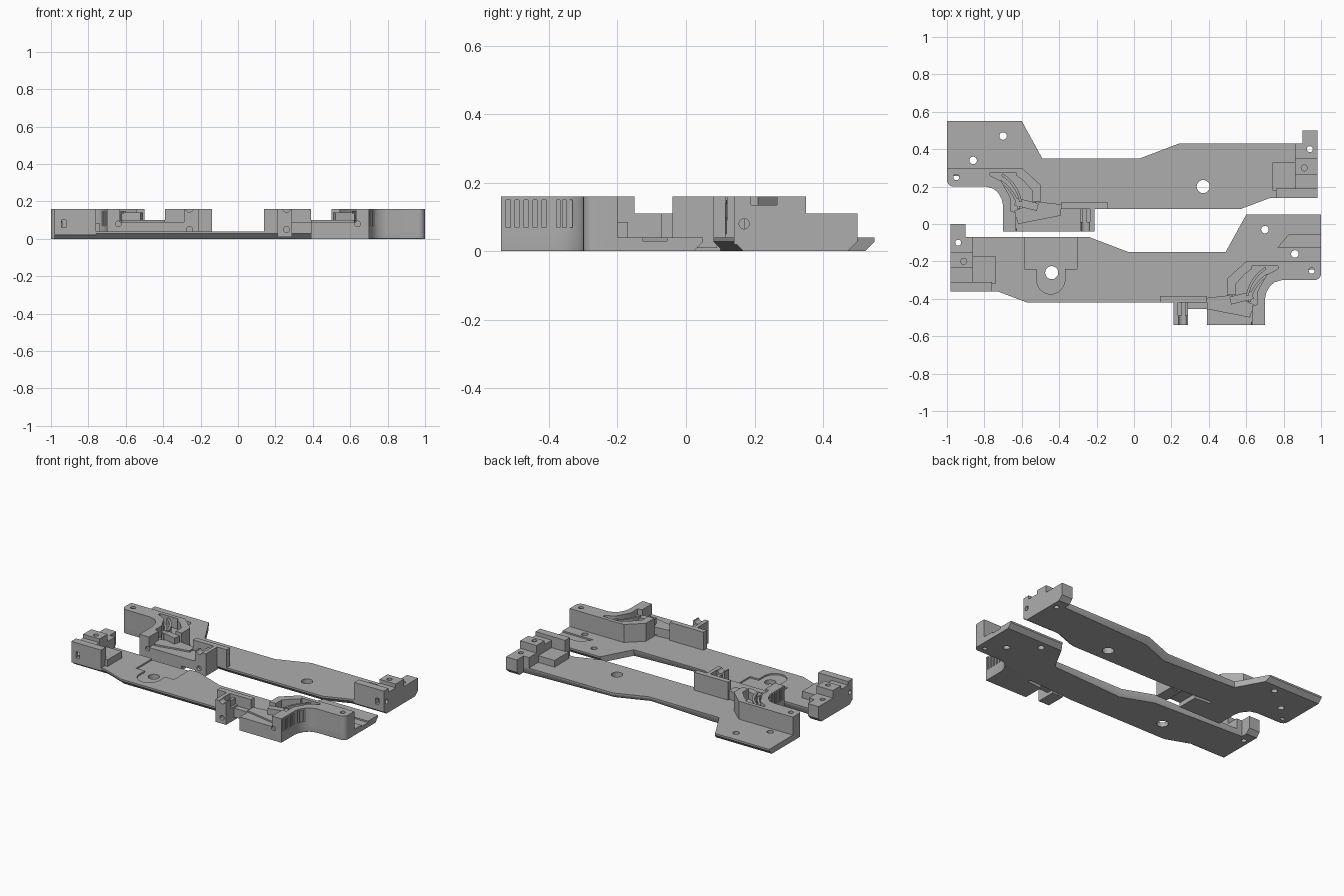
import bpy, bmesh, math
from mathutils import Vector

if "Cube" in bpy.data.objects:
    bpy.data.objects.remove(bpy.data.objects["Cube"])

grey = bpy.data.materials.new("mid grey")
grey.diffuse_color = (0.42, 0.42, 0.42, 1)
grey.use_nodes = True
grey.node_tree.nodes["Principled BSDF"].inputs["Base Color"].default_value = grey.diffuse_color


class Rail:
    """Local coordinates are those of the front rail; the back rail is its mirror."""

    def __init__(self, label, sx, dy):
        self.label, self.sx, self.dy = label, sx, dy

    def prism(self, name, pts, z0, z1, bevel=0, rule=None, segments=1):
        bm = bmesh.new()
        face = bm.faces.new([bm.verts.new((x, y, z0)) for x, y in pts])
        ext = bmesh.ops.extrude_face_region(bm, geom=[face])
        for g in ext["geom"]:
            if isinstance(g, bmesh.types.BMVert):
                g.co.z = z1
        bmesh.ops.recalc_face_normals(bm, faces=bm.faces)
        if bevel:
            bm.normal_update()
            edges = []
            for e in bm.edges:
                if all(abs(v.co.z - z0) < 1e-5 for v in e.verts):
                    side = [f for f in e.link_faces if abs(f.normal.z) < 0.5]
                    mid = (e.verts[0].co + e.verts[1].co) / 2
                    if side and rule(side[0].normal, mid):
                        edges.append(e)
            bmesh.ops.bevel(bm, geom=edges, offset=bevel, segments=segments,
                            profile=0.5, affect='EDGES', clamp_overlap=True)
        return self.finish(name, bm)

    def finish(self, name, bm):
        for v in bm.verts:
            v.co.x *= self.sx
            v.co.y += self.dy
        bmesh.ops.recalc_face_normals(bm, faces=bm.faces)
        me = bpy.data.meshes.new(name)
        bm.to_mesh(me)
        bm.free()
        ob = bpy.data.objects.new(self.label + "_" + name, me)
        me.materials.append(grey)
        bpy.context.collection.objects.link(ob)
        return ob

    def box(self, name, x0, x1, y0, y1, z0, z1):
        return self.prism(name, [(x0, y0), (x1, y0), (x1, y1), (x0, y1)], z0, z1)

    def rod(self, centre, r, length, axis="Z"):
        bm = bmesh.new()
        bmesh.ops.create_cone(bm, cap_ends=True, segments=24, radius1=r, radius2=r, depth=length)
        turn = {"Z": (0, 0, 1), "X": (1, 0, 0), "Y": (0, 1, 0)}[axis]
        q = Vector((0, 0, 1)).rotation_difference(Vector(turn))
        for v in bm.verts:
            v.co = q @ v.co + Vector(centre)
        return self.finish("hole_cutter", bm)


def combine(ob, others, op):
    """Apply booleans in order and remove the helper objects."""
    for o in others:
        m = ob.modifiers.new("bool", 'BOOLEAN')
        m.operation, m.solver, m.object = op, 'EXACT', o
    dg = bpy.context.evaluated_depsgraph_get()
    me = bpy.data.meshes.new_from_object(ob.evaluated_get(dg))
    ob.modifiers.clear()
    ob.data = me
    for o in others:
        bpy.data.objects.remove(o)
    return ob


def smooth(ob):
    bpy.ops.object.select_all(action='DESELECT')
    ob.select_set(True)
    bpy.context.view_layer.objects.active = ob
    bpy.ops.object.shade_smooth_by_angle(angle=math.radians(32))


def arc(cx, cy, r, a0, a1, n=10):
    return [(cx + r * math.cos(math.radians(a0 + (a1 - a0) * i / n)),
             cy + r * math.sin(math.radians(a0 + (a1 - a0) * i / n))) for i in range(n + 1)]


# sweeping outer edge of the latch housing
sweep = [(.70, -.40), (.708, -.365), (.725, -.335), (.75, -.312), (.79, -.30)]
tip = arc(.965, -.265, .035, -90, 0, 6)

for label, sx, dy in (("front", 1, 0), ("back", -1, .5)):
    r = Rail(label, sx, dy)

    # base plate, chamfered below along its long edges
    plate = r.prism("base_plate", [
        (-.98, 0), (-.90, 0), (-.90, -.07), (-.24, -.07), (-.03, -.15), (.49, -.15), (.60, .05),
        (1, .05), (1, -.24), (.74, -.26), (.60, -.39), (.16, -.42), (-.57, -.42), (-.73, -.36),
        (-.98, -.36)], 0, .04, .028, lambda n, c: abs(n.y) > .5 and not (c.x > .4 and c.y < -.2))
    cuts = [r.rod((x, y, .02), rad, .2) for x, y, rad in
            ((.70, -.03, .02), (.86, -.16, .02), (-.94, -.10, .016))]
    if label == "front":
        # square pocket with a rounded seat, and a corner pocket
        cuts += [r.rod((-.44, -.26, .02), .035, .2),
                 r.prism("pocket", [(-.585, -.24), (-.52, -.24), (-.52, -.31)]
                         + arc(-.445, -.30, .075, 190, 350)
                         + [(-.37, -.31), (-.37, -.24), (-.305, -.24), (-.305, -.06), (-.585, -.06)],
                         .03, .06),
                 r.prism("corner_pocket", [(.77, -.125), (1.01, -.125), (1.01, -.055), (.83, -.055)],
                         .03, .06)]
    else:
        # curved shallow pocket
        cuts += [r.rod((-.37, -.30, .02), .035, .2),
                 r.prism("pocket", [(.05, -.13), (.045, -.20), (.02, -.28), (-.02, -.355),
                                    (-.05, -.378), (-.10, -.365), (-.30, -.28), (-.36, -.24),
                                    (-.39, -.17), (-.39, -.05), (-.24, -.05), (-.03, -.13)],
                         .032, .06)]
    smooth(combine(plate, cuts, 'DIFFERENCE'))

    # end bracket: front wall, shelf, stepped tower
    end = r.box("end_bracket", -.98, -.76, -.36, -.31, .02, .16)
    combine(end, [r.box("shelf", -.86, -.74, -.32, -.17, .03, .085),
                  r.box("saddle", -.98, -.86, -.33, -.22, .03, .135),
                  r.box("tower", -.98, -.86, -.235, -.15, .03, .16),
                  r.box("low_tower", -.98, -.86, -.16, -.07, .03, .11),
                  r.box("low_tip", -.98, -.90, -.08, 0, .035, .11)], 'UNION')
    smooth(combine(end, [r.rod((-.92, -.04, .055), .017, .3, "X"),
                         r.rod((-.98, -.33, .08), .015, .08, "X"),
                         r.rod((-.94, -.10, .1), .016, .3),
                         r.rod((-.91, -.20, .15), .016, .12),
                         r.box("slot", -.945, -.92, -.40, -.33, .06, .10)], 'DIFFERENCE'))

    # latch housing: low body with filleted underside
    body = r.prism("latch_housing", [(.39, -.54), (.70, -.54)] + sweep + tip + [
        (1, -.20), (.60, -.20), (.50, -.29), (.50, -.39), (.39, -.40)], 0, .09, .045,
        lambda n, c: (n.x > .25 and c.x < .8 or n.y < -.9 and c.x > .75) and c.y < -.25
        and c.x > .65, 5)
    raised = [
        r.prism("outer_wall", [(.63, -.54), (.70, -.54)] + sweep + tip + [
            (1, -.20), (.77, -.20), (.77, -.24), (.71, -.27), (.66, -.36), (.66, -.43),
            (.63, -.44)], .05, .16),
        r.prism("back_wall", [(.50, -.38), (.50, -.29), (.60, -.20), (.63, -.20), (.63, -.24),
                              (.59, -.27), (.545, -.32), (.545, -.38)], .05, .16),
        r.box("cross_wall", .62, .78, -.225, -.20, .05, .16),
        r.prism("cross_bar", [(.52, -.43), (.64, -.40), (.63, -.36), (.51, -.39)], .05, .14),
        r.prism("ledge_step", [(.39, -.395), (.39, -.455), (.62, -.50), (.64, -.43), (.52, -.38)],
                .05, .10)]
    combine(body, raised, 'UNION')
    cuts = [r.rod((.95, -.25, .08), .016, .4), r.rod((.64, -.55, .08), .015, .05, "Y")]
    cuts += [r.box("groove", .693, .75, -.525 + i * .026, -.513 + i * .026, .07, .15)
             for i in range(5)]
    cuts += [r.box("groove", .69 + i * .014, .78, -.378 + i * .018, -.368 + i * .018, .07, .15)
             for i in range(3)]
    smooth(combine(body, cuts, 'DIFFERENCE'))

    # curved guide ribs inside the housing
    for i, off in enumerate((0, .035)):
        cx, cy, rad = .82 + off * .3, -.42 - off, .21
        inner = arc(cx, cy, rad, 170, 122)
        outer = arc(cx, cy, rad + .014, 122, 170)
        smooth(r.prism("guide_rib_%d" % (i + 1), inner + outer, .085, .15 - .015 * i))

    # clip: rear upright, drop leg and side cheeks
    clip = r.box("clip", .14, .39, -.42, -.385, .03, .16)
    combine(clip, [r.box("leg", .21, .29, -.54, -.49, 0.01, .16),
                   r.box("cheek", .21, .235, -.50, -.41, .01, .16),
                   r.box("web", .23, .29, -.50, -.41, .01, .10),
                   r.box("gusset", .255, .275, -.50, -.41, .09, .14),
                   r.box("shoulder", .28, .40, -.455, -.41, .03, .09)], 'UNION')
    smooth(combine(clip, [r.rod((.26, -.55, .05), .016, .06, "Y"),
                          r.rod((.26, -.51, .165), .022, .1, "Y")], 'DIFFERENCE'))
    if label == "back":
        # front ledge joining clip and housing
        r.box("joining_ledge", .285, .395, -.54, -.42, .03, .09)
